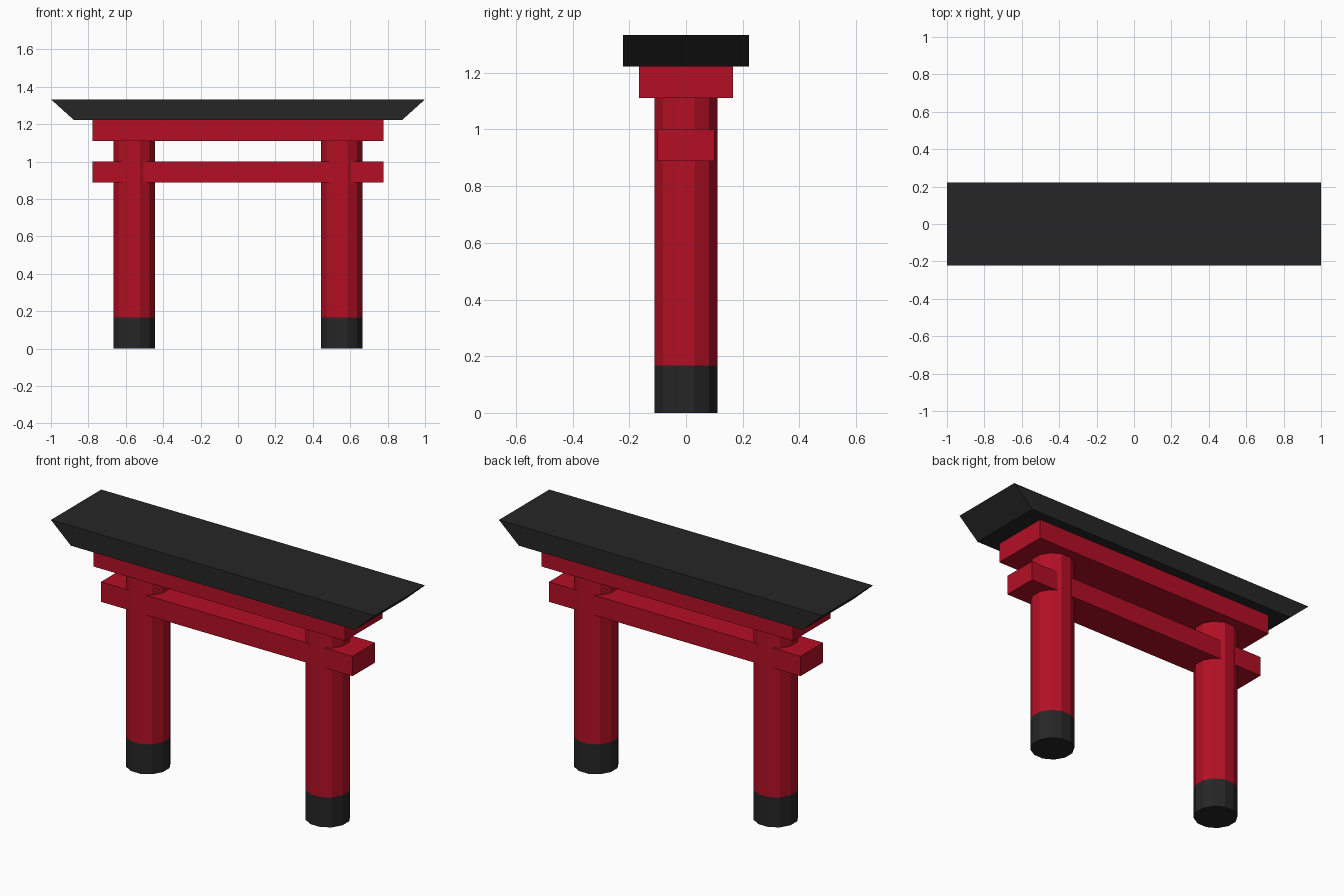
import bpy, bmesh, math

if "Cube" in bpy.data.objects:
    bpy.data.objects.remove(bpy.data.objects["Cube"])

def material(name, color):
    m = bpy.data.materials.new(name)
    m.diffuse_color = (*color, 1)
    m.use_nodes = True
    m.node_tree.nodes["Principled BSDF"].inputs["Base Color"].default_value = m.diffuse_color
    return m

RED = material("shrine red", (0.456, 0.0048, 0.0185))
BLACK = material("soft black", (0.019, 0.019, 0.019))

def finish(name, bm, mat):
    bmesh.ops.recalc_face_normals(bm, faces=bm.faces)
    me = bpy.data.meshes.new(name)
    bm.to_mesh(me)
    bm.free()
    me.materials.append(mat)
    ob = bpy.data.objects.new(name, me)
    bpy.context.collection.objects.link(ob)
    return ob

def beam(name, hx, hy, z0, z1, mat, bottom_hx=None):
    """Box beam; the lower edge may be shorter than the upper one."""
    bm = bmesh.new()
    bmesh.ops.create_cube(bm, size=2)
    for v in bm.verts:
        low = v.co.z < 0
        w = bottom_hx if (low and bottom_hx) else hx
        v.co = (v.co.x * w, v.co.y * hy, z0 if low else z1)
    return finish(name, bm, mat)

def post(name, x, z0, z1, mat, half=0.111, sides=12):
    """Twelve-sided post with flat sides facing the axes."""
    bm = bmesh.new()
    r = half / math.cos(math.pi / sides)
    ring = [bm.verts.new((x + r * math.cos((i + .5) * math.tau / sides),
                          r * math.sin((i + .5) * math.tau / sides), z0))
            for i in range(sides)]
    f = bm.faces.new(ring)
    ext = bmesh.ops.extrude_face_region(bm, geom=[f], use_keep_orig=True)["geom"]
    for v in ext:
        if isinstance(v, bmesh.types.BMVert):
            v.co.z = z1
    return finish(name, bm, mat)

# posts with dark feet
for side, x in (("left", -0.555), ("right", 0.555)):
    post(side + "_foot", x, 0, 0.167, BLACK)
    post(side + "_post", x, 0.167, 1.111, RED)

# crossbeams and flared roof cap
beam("tie_beam", 0.777, 0.1, 0.889, 1.0, RED)
beam("upper_beam", 0.777, 0.1655, 1.111, 1.222, RED)
beam("roof_cap", 1.0, 0.222, 1.222, 1.333, BLACK, bottom_hx=0.877)
